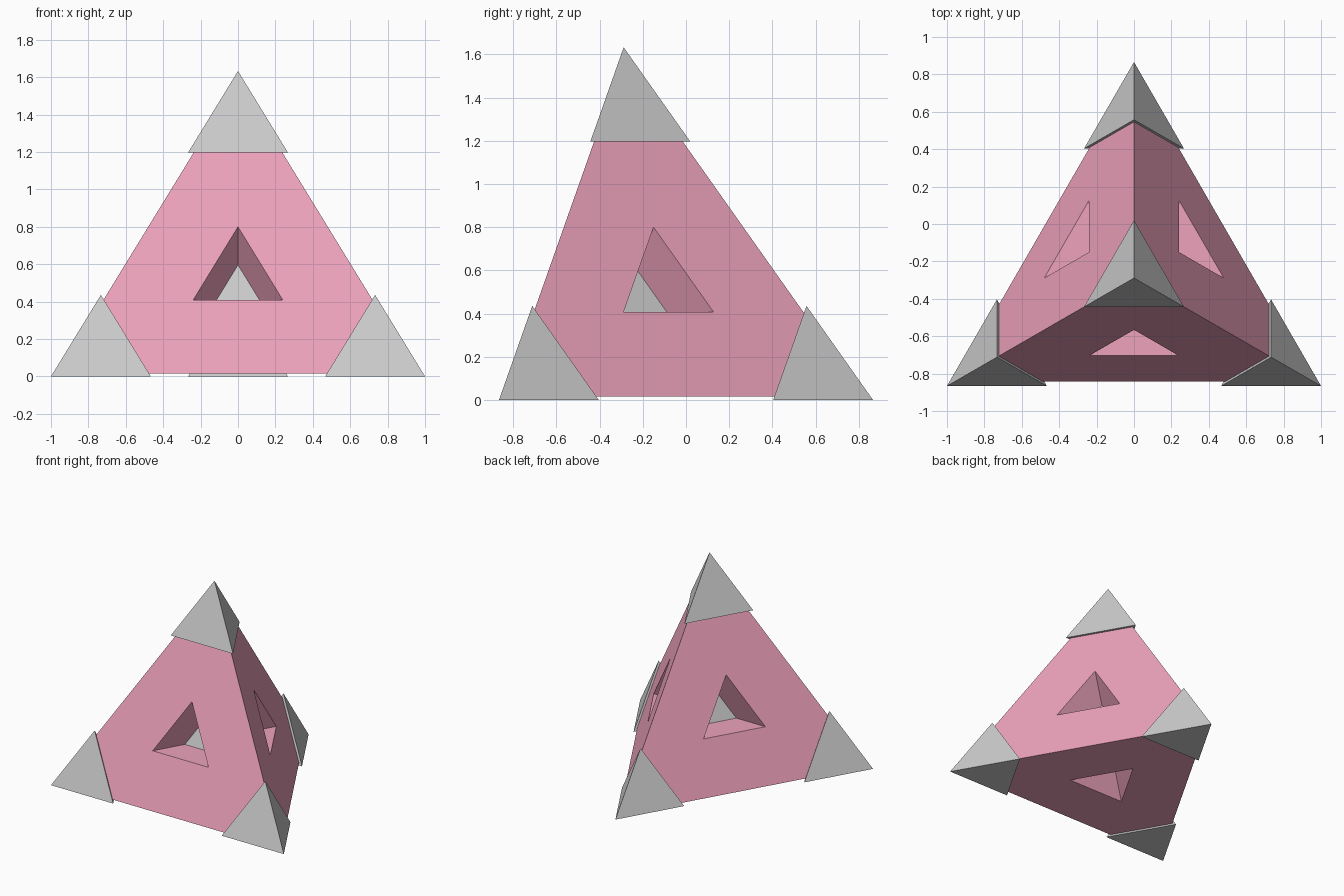
import bpy, bmesh
from math import sqrt
from mathutils import Vector

if "Cube" in bpy.data.objects:
    bpy.data.objects.remove(bpy.data.objects["Cube"])

# Regular tetrahedron with edge 2, standing on z = 0
H = sqrt(8 / 3)
r3 = sqrt(3)
V = [Vector((-1, -r3 / 2, 0)), Vector((1, -r3 / 2, 0)),
     Vector((0, r3 / 2, 0)), Vector((0, -r3 / 6, H))]
C = sum(V, Vector()) / 4
BODY, CORE, TIP = 0.96, 0.46, 0.267


def hull_object(name, groups, material=None):
    """One object holding the convex hull of each group of points."""
    mesh = bpy.data.meshes.new(name)
    out = bmesh.new()
    for points in groups:
        bm = bmesh.new()
        for p in points:
            bm.verts.new(p)
        bmesh.ops.convex_hull(bm, input=bm.verts[:])
        bmesh.ops.dissolve_limit(bm, angle_limit=0.01, verts=bm.verts[:], edges=bm.edges[:])
        bmesh.ops.recalc_face_normals(bm, faces=bm.faces[:])
        bm.to_mesh(mesh)
        bm.free()
        out.from_mesh(mesh)
    out.to_mesh(mesh)
    out.free()
    obj = bpy.data.objects.new(name, mesh)
    bpy.context.collection.objects.link(obj)
    if material:
        mesh.materials.append(material)
    return obj


def scaled(k, centre):
    return [centre + k * (v - centre) for v in V]


pink = bpy.data.materials.new("pink")
pink.diffuse_color = (0.85, 0.36, 0.5, 1)
pink.use_nodes = True
pink.node_tree.nodes["Principled BSDF"].inputs["Base Color"].default_value = pink.diffuse_color

# Body: slightly inset tetrahedron, corners cut off just inside the tips
W = scaled(BODY, C)
body = hull_object("body", [[a.lerp(b, 0.237) for a in W for b in W if a is not b]], pink)

# Triangular pits in each face, walls parallel to the other faces
pits = hull_object("pit_cutters", [
    [C + s * (b - a) for s in (0.1, 0.27) for b in V if b is not a] for a in V])
pits.hide_render = True
cut = body.modifiers.new("pits", 'BOOLEAN')
cut.operation = 'DIFFERENCE'
cut.solver = 'EXACT'
cut.object = pits
bpy.context.view_layer.objects.active = body
body.select_set(True)
bpy.ops.object.modifier_apply(modifier=cut.name)
bpy.data.objects.remove(pits)

# Grey core seen at the bottom of the pits
hull_object("core", [scaled(CORE, C)])

# Grey corner tips
for name, v in zip(("left", "right", "back", "top"), V):
    hull_object(name + "_tip", [scaled(TIP, v)])
